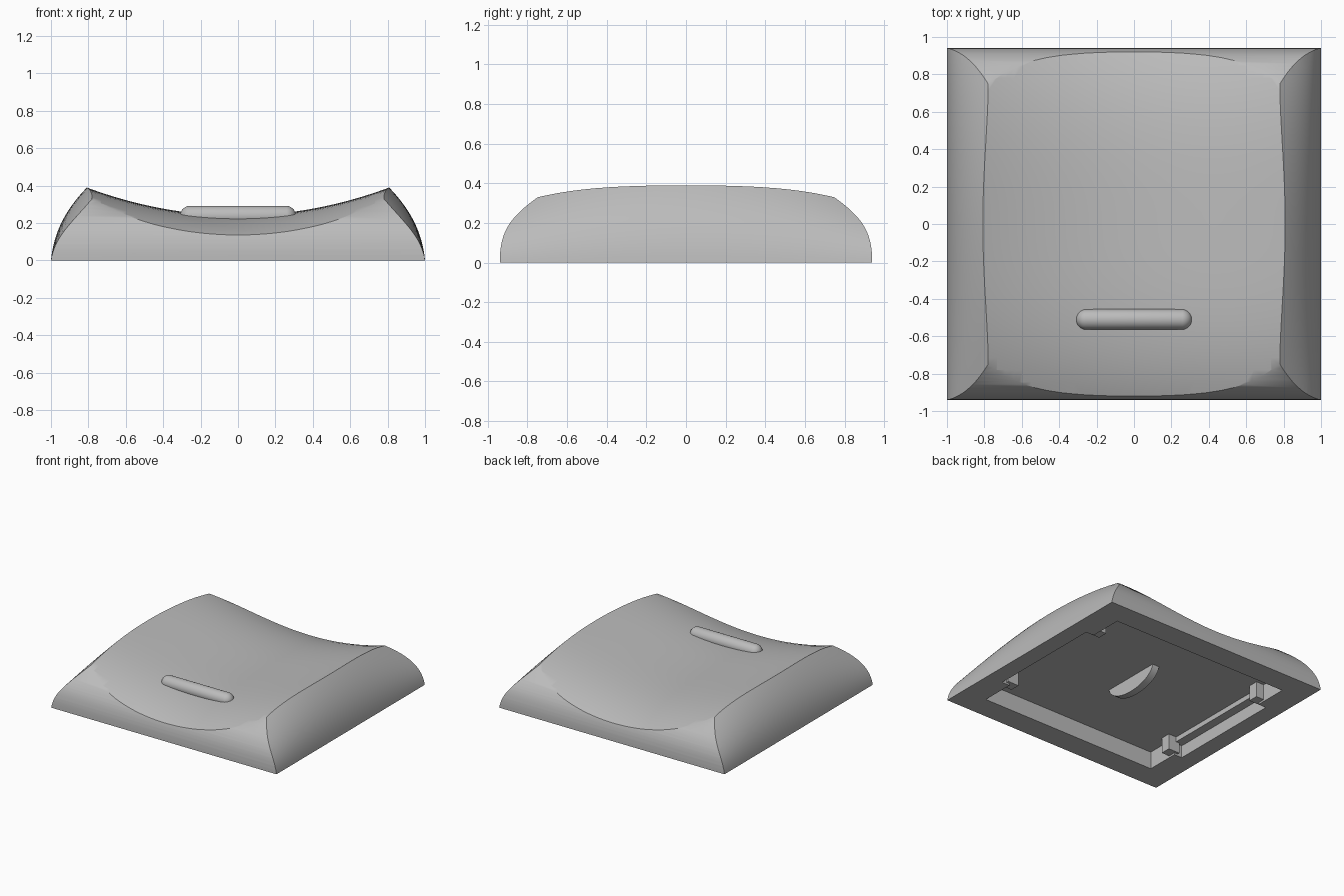
import bpy, bmesh, math
from mathutils import Vector, Matrix
from mathutils.geometry import interpolate_bezier

if "Cube" in bpy.data.objects:
    bpy.data.objects.remove(bpy.data.objects["Cube"], do_unlink=True)

grey = bpy.data.materials.new("light_grey")
grey.use_nodes = True
colour = (0.5, 0.5, 0.5, 1)
grey.diffuse_color = colour
grey.node_tree.nodes["Principled BSDF"].inputs["Base Color"].default_value = colour


def finish(name, bm):
    bmesh.ops.recalc_face_normals(bm, faces=bm.faces)
    mesh = bpy.data.meshes.new(name)
    bm.to_mesh(mesh)
    bm.free()
    mesh.materials.append(grey)
    obj = bpy.data.objects.new(name, mesh)
    bpy.context.collection.objects.link(obj)
    return obj


def loft(name, sections):
    """Closed solid through equal-length loops of points."""
    bm = bmesh.new()
    rings = [[bm.verts.new(p) for p in s] for s in sections]
    n = len(rings[0])
    for a, b in zip(rings, rings[1:]):
        for i in range(n):
            j = (i + 1) % n
            bm.faces.new((a[i], a[j], b[j], b[i]))
    bm.faces.new(rings[0])
    bm.faces.new(rings[-1])
    return finish(name, bm)


def box(name, centre, size):
    bm = bmesh.new()
    bmesh.ops.create_cube(bm, size=1)
    bmesh.ops.scale(bm, vec=size, verts=bm.verts)
    bmesh.ops.translate(bm, vec=centre, verts=bm.verts)
    return finish(name, bm)


def select(obj):
    bpy.ops.object.select_all(action='DESELECT')
    obj.select_set(True)
    bpy.context.view_layer.objects.active = obj


def cut(obj, tool, operation):
    mod = obj.modifiers.new("cut", 'BOOLEAN')
    mod.operation, mod.object, mod.solver = operation, tool, 'EXACT'
    select(obj)
    bpy.ops.object.modifier_apply(modifier=mod.name)
    bpy.data.objects.remove(tool, do_unlink=True)


def smooth(obj):
    select(obj)
    bpy.ops.object.shade_smooth_by_angle(angle=math.radians(30))


def arch(points):
    """Mirror a half profile into a full one."""
    return list(points) + [Vector((-p.x, p.y)) for p in reversed(points)]


def curve(*pts):
    return interpolate_bezier(*[Vector(p) for p in pts], 20)


steps = [i / 16 * 1.04 for i in range(-16, 17)]

# Front and back walls: rounded profile swept across the width
wall = arch(curve((.94, 0), (.94, .2), (.86, .26), (.6, .43)))
shell = loft("shell", [[(x, p.x, p.y) for p in wall] for x in (-1.1, 1.1)])

# Left and right walls: profile that gets lower toward the ends
side = arch([Vector((1, -.1))] + curve((1, 0), (.98, .2), (.88, .36), (.6, .57)))
sides = loft("side_cutter", [[(p.x, y, p.y * (1 - .38 * y * y)) for p in side]
                             for y in steps])
cut(shell, sides, 'INTERSECT')

# Scooped top that rolls down at both ends
across = [i / 24 * 1.1 for i in range(-24, 25)]
top = loft("top_cutter", [
    [(x, y, .24 + .2286 * x * x - .14 * abs(y) ** 3.6) for x in across]
    + [(1.1, y, -.2), (-1.1, y, -.2)] for y in steps])
cut(shell, top, 'INTERSECT')

# Hollow underside with a wider pocket along each side wall
cut(shell, box("cavity_cutter", (0, 0, .02), (1.58, 1.5, .24)), 'DIFFERENCE')
cut(shell, box("pocket_cutter", (0, 0, 0), (1.72, .96, .2)), 'DIFFERENCE')
smooth(shell)

# Clips inside the side walls
for sx, lr in ((1, "left"), (-1, "right")):
    for sy, fb in ((-1, "front"), (1, "back")):
        box(f"clip_{fb}_{lr}", (sx * .77, sy * .5, .08), (.1, .08, .13))

# Half-round tab hanging from the inner ceiling
angles = [math.pi * i / 20 for i in range(21)]
tab = loft("inner_tab", [[(x, .25 * math.cos(a), .15 - .13 * math.sin(a))
                          for a in angles] for x in (-.03, .03)])
smooth(tab)

# Raised finger bar on the top
bm = bmesh.new()
bmesh.ops.create_uvsphere(bm, u_segments=32, v_segments=17, radius=.055,
                          matrix=Matrix.Rotation(math.pi / 2, 4, 'Y'))
for v in bm.verts:
    v.co.x += math.copysign(.255, v.co.x)
bmesh.ops.translate(bm, vec=(0, -.51, .237), verts=bm.verts)
smooth(finish("finger_bar", bm))
